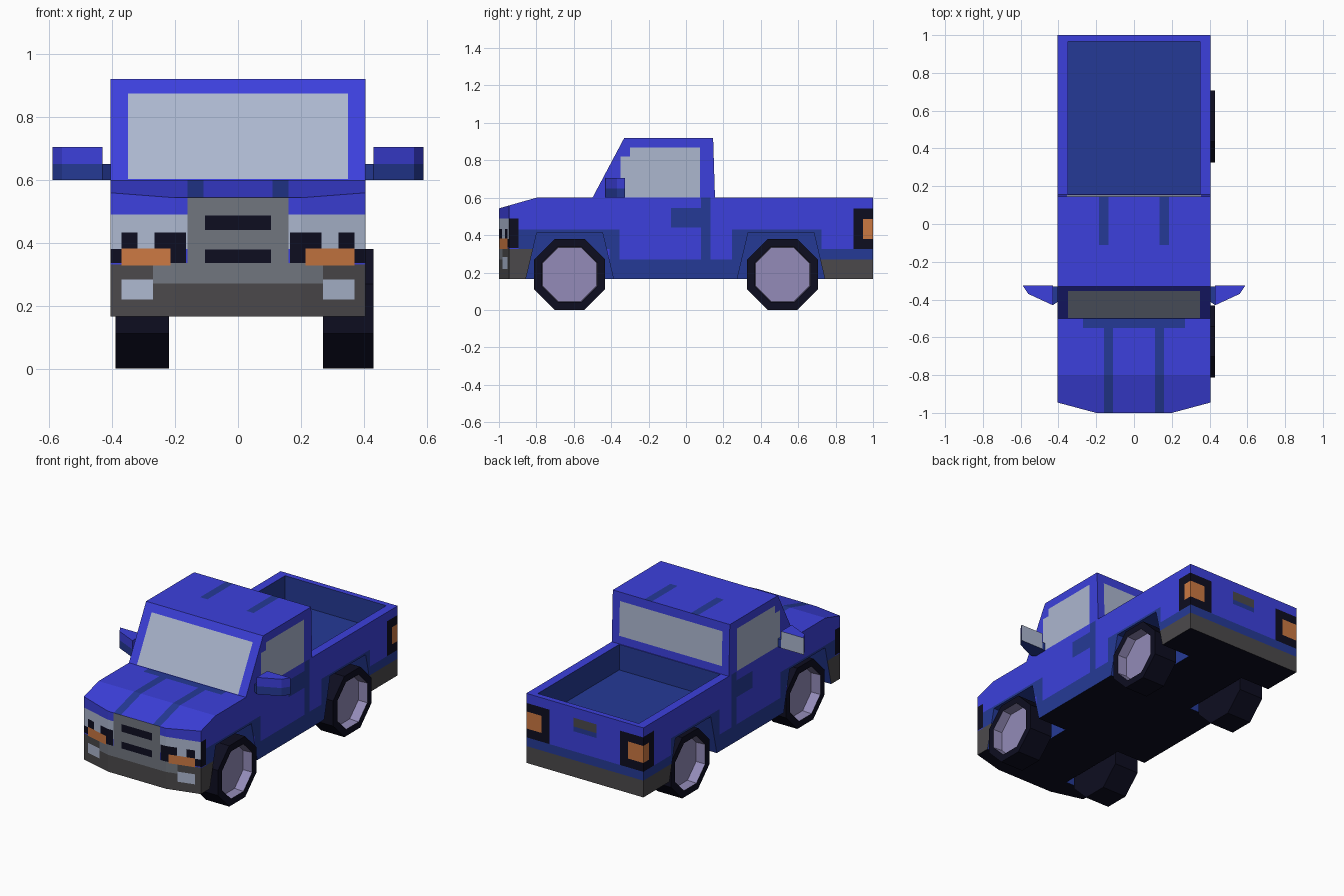
import bpy, bmesh, math
from mathutils import Vector

if "Cube" in bpy.data.objects:
    bpy.data.objects.remove(bpy.data.objects["Cube"])

# Flat colours
HEX = [("body_blue", "3C40DC"), ("trim_dark_blue", "253A96"), ("window_glass", "ACB7CF"),
       ("grille_grey", "71767F"), ("bumper_grey", "4B494B"), ("rubber_black", "0D0D20"),
       ("lamp_orange", "CB7842"), ("rim_lilac", "938BB8")]
BLUE, DARK, GLASS, GRILLE, BUMPER, BLACK, ORANGE, RIM = range(8)


def linear(c):
    return c / 12.92 if c < 0.04045 else ((c + 0.055) / 1.055) ** 2.4


MATS = []
for name, h in HEX:
    m = bpy.data.materials.new(name)
    m.diffuse_color = [linear(int(h[i:i + 2], 16) / 255) for i in (0, 2, 4)] + [1]
    m.use_nodes = True
    m.node_tree.nodes["Principled BSDF"].inputs["Base Color"].default_value = m.diffuse_color
    MATS.append(m)


def new_object(name, bm, mats=True):
    bmesh.ops.recalc_face_normals(bm, faces=bm.faces[:])
    mesh = bpy.data.meshes.new(name)
    bm.to_mesh(mesh)
    bm.free()
    ob = bpy.data.objects.new(name, mesh)
    bpy.context.collection.objects.link(ob)
    if mats:
        for m in MATS:
            mesh.materials.append(m)
    return ob


def prism(pts, lo, hi, axis):
    """Extrude a 2D outline along x (outline in y,z) or z (outline in x,y)."""
    bm = bmesh.new()
    place = (lambda p, h: (h, p[0], p[1])) if axis == 'x' else (lambda p, h: (p[0], p[1], h))
    a = [bm.verts.new(place(p, lo)) for p in pts]
    b = [bm.verts.new(place(p, hi)) for p in pts]
    bm.faces.new(a)
    bm.faces.new(b[::-1])
    for i in range(len(pts)):
        j = (i + 1) % len(pts)
        bm.faces.new((a[i], b[i], b[j], a[j]))
    bmesh.ops.recalc_face_normals(bm, faces=bm.faces[:])
    return bm


# Body shell: hood, cab and bed in one side profile
body = new_object("truck_body", prism(
    [(-1, .165), (-1, .543), (-.8, .6), (-.5, .6), (-.33, .92), (.145, .92),
     (.155, .6), (1, .6), (1, .165)], -.405, .405, 'x'), False)

# Cutters: bed, bevelled front corners, wheel arches
cutters = [prism([(-.35, .16), (.35, .16), (.35, .965), (-.35, .965)], .44, .8, 'z')]
for s in (1, -1):
    cutters.append(prism([(s * .1, -1.0268), (s * .6, -.893), (s * .6, -1.1), (s * .1, -1.1)], 0, 1, 'z'))
    for y in (-.622, .508):
        cutters.append(prism([(y - .25, .1), (y - .175, .415), (y + .175, .415), (y + .25, .1)],
                             s * .2, s * .5, 'x'))
bpy.context.view_layer.objects.active = body
for c in cutters:
    cut = new_object("cutter", c, False)
    cut.hide_render = True
    mod = body.modifiers.new("cut", 'BOOLEAN')
    mod.operation = 'DIFFERENCE'
    mod.solver = 'EXACT'
    mod.object = cut
    bpy.ops.object.modifier_apply(modifier=mod.name)
    bpy.data.objects.remove(cut)

body.data.materials.clear()
for m in MATS:
    body.data.materials.append(m)
bm = bmesh.new()
bm.from_mesh(body.data)
bmesh.ops.triangulate(bm, faces=bm.faces[:])
for f in bm.faces:
    f.material_index = BLUE


def paint_rect(mat, n, axes, rng):
    """Cut a rectangle into the faces looking along n and colour it."""
    def touching():
        out = []
        for f in bm.faces:
            if f.normal.dot(n) < .5:
                continue
            if all(max(v.co[a] for v in f.verts) > lo + 1e-5 and min(v.co[a] for v in f.verts) < hi - 1e-5
                   for a, (lo, hi) in zip(axes, rng)):
                out.append(f)
        return out
    for a, lim in zip(axes, rng):
        for val in lim:
            no = Vector((0, 0, 0))
            no[a] = 1
            co = no * val
            fs = touching()
            geom = fs + list({e for f in fs for e in f.edges}) + list({v for f in fs for v in f.verts})
            bmesh.ops.bisect_plane(bm, geom=geom, dist=1e-5, plane_co=co, plane_no=no)
            bm.normal_update()
    for f in touching():
        c = f.calc_center_median()
        if all(lo < c[a] < hi for a, (lo, hi) in zip(axes, rng)):
            f.material_index = mat


def paint(mat, side, a0, a1, b0, b1):
    """Paint a rectangle and its mirror image across x = 0."""
    for s in (1, -1):
        if side == 'side':
            paint_rect(mat, Vector((s, 0, 0)), (1, 2), ((a0, a1), (b0, b1)))
        else:
            n = {'front': (0, -1, 0), 'back': (0, 1, 0), 'top': (0, 0, 1)}[side]
            xr = (a0, a1) if s == 1 else (-a1, -a0)
            paint_rect(mat, Vector(n), (0, 1 if side == 'top' else 2), (xr, (b0, b1)))
            if a0 == -a1:
                break


W = .41
# Front: bumper, grille, headlamps, indicators, fog lamps, windscreen
for mat, *r in [(BUMPER, -W, W, .16, .33), (GRILLE, -.27, .27, .27, .335), (GRILLE, -.16, .16, .33, .55),
                (BLACK, -.105, .105, .44, .487), (BLACK, -.105, .105, .335, .378),
                (GLASS, .16, W, .38, .49), (BLACK, .165, W, .335, .38), (BLACK, .165, .265, .38, .432),
                (BLACK, .32, .37, .38, .432), (ORANGE, .215, .37, .327, .382),
                (GLASS, .27, .37, .22, .283), (GLASS, -.35, .35, .602, .875)]:
    paint(mat, 'front', *r)
# Back: bumper, trim band, tail lamps, handle, rear window
for mat, *r in [(BUMPER, -W, W, .16, .27), (DARK, -W, W, .27, .325), (BLACK, .245, W, .325, .54),
                (ORANGE, .3, W, .38, .487), (DARK, -.08, .08, .45, .535), (BUMPER, -.08, .08, .48, .535),
                (GLASS, -.355, .355, .65, .865)]:
    paint(mat, 'back', *r)
# Sides: bumpers, sill, arch surrounds, door seam and handle, lamps, window
for mat, *r in [(DARK, -.895, -.355, .325, .43), (DARK, -.41, -.355, .16, .33), (DARK, -.36, .3, .16, .27),
                (DARK, .245, .725, .16, .43), (DARK, .72, 1.01, .27, .325), (DARK, .08, .13, .27, .6),
                (DARK, -.08, .08, .44, .545), (BUMPER, -.95, -.8, .16, .325), (BUMPER, .72, 1.01, .16, .27),
                (BLACK, -.95, -.895, .33, .49), (BLACK, .895, 1.01, .325, .543), (ORANGE, .945, 1.01, .38, .487),
                (GLASS, -.35, .075, .602, .82), (GLASS, -.3, .075, .82, .868)]:
    paint(mat, 'side', *r)
# Top: hood grooves and roof ribs
for mat, *r in [(DARK, .11, .16, -1.01, -.54), (DARK, -.27, .27, -.55, -.5), (DARK, .135, .185, -.11, .15)]:
    paint(mat, 'top', *r)

# Bed lining, arch linings and underside
for f in bm.faces:
    c = f.calc_center_median()
    x, y, z = abs(c.x), c.y, c.z
    if f.normal.z < -.9 and z < .17:
        f.material_index = BLACK
    elif x < .351 and .159 < y < .966 and .43 < z < .599:
        f.material_index = DARK
    elif x < .404 and .166 < z < .42 and (-.88 < y < -.37 or .25 < y < .76):
        f.material_index = DARK
bm.to_mesh(body.data)
bm.free()

# Wheels: eight-sided tyre with a sunken rim
for side, inner, outer in (("right", .27, .43), ("left", -.22, -.39)):
    for end, y in (("front", -.622), ("rear", .516)):
        R = .19 / math.cos(math.pi / 8)
        pts = [(y + R * math.cos((i + .5) * math.pi / 4), .19 + R * math.sin((i + .5) * math.pi / 4))
               for i in range(8)]
        wb = prism(pts, inner, outer, 'x')
        for f in wb.faces:
            f.material_index = BLACK
        hub = max(wb.faces, key=lambda f: f.calc_center_median().x * (1 if outer > 0 else -1))
        bmesh.ops.inset_region(wb, faces=[hub], thickness=.045)
        hub.material_index = RIM
        ring = bmesh.ops.inset_region(wb, faces=[hub], thickness=.004, depth=-.06)
        for f in ring["faces"]:
            f.material_index = RIM
        new_object(f"{end}_{side}_wheel", wb)

# Door mirrors: dark lower half, glass at the back, short arm
for side, s in (("right", 1), ("left", -1)):
    mb = prism([(s * .43, -.43), (s * .56, -.37), (s * .59, -.325), (s * .43, -.325)], .6, .705, 'z')
    bmesh.ops.bisect_plane(mb, geom=mb.verts[:] + mb.edges[:] + mb.faces[:],
                           plane_co=(0, 0, .65), plane_no=(0, 0, 1))
    mb.normal_update()
    for f in mb.faces:
        low = f.calc_center_median().z < .65
        f.material_index = GLASS if f.normal.y > .9 else DARK if low else BLUE
    new_object(f"{side}_mirror", mb)
    ab = prism([(s * .4, -.41), (s * .43, -.43), (s * .43, -.33), (s * .4, -.33)], .6, .65, 'z')
    for f in ab.faces:
        f.material_index = DARK
    new_object(f"{side}_mirror_arm", ab)
